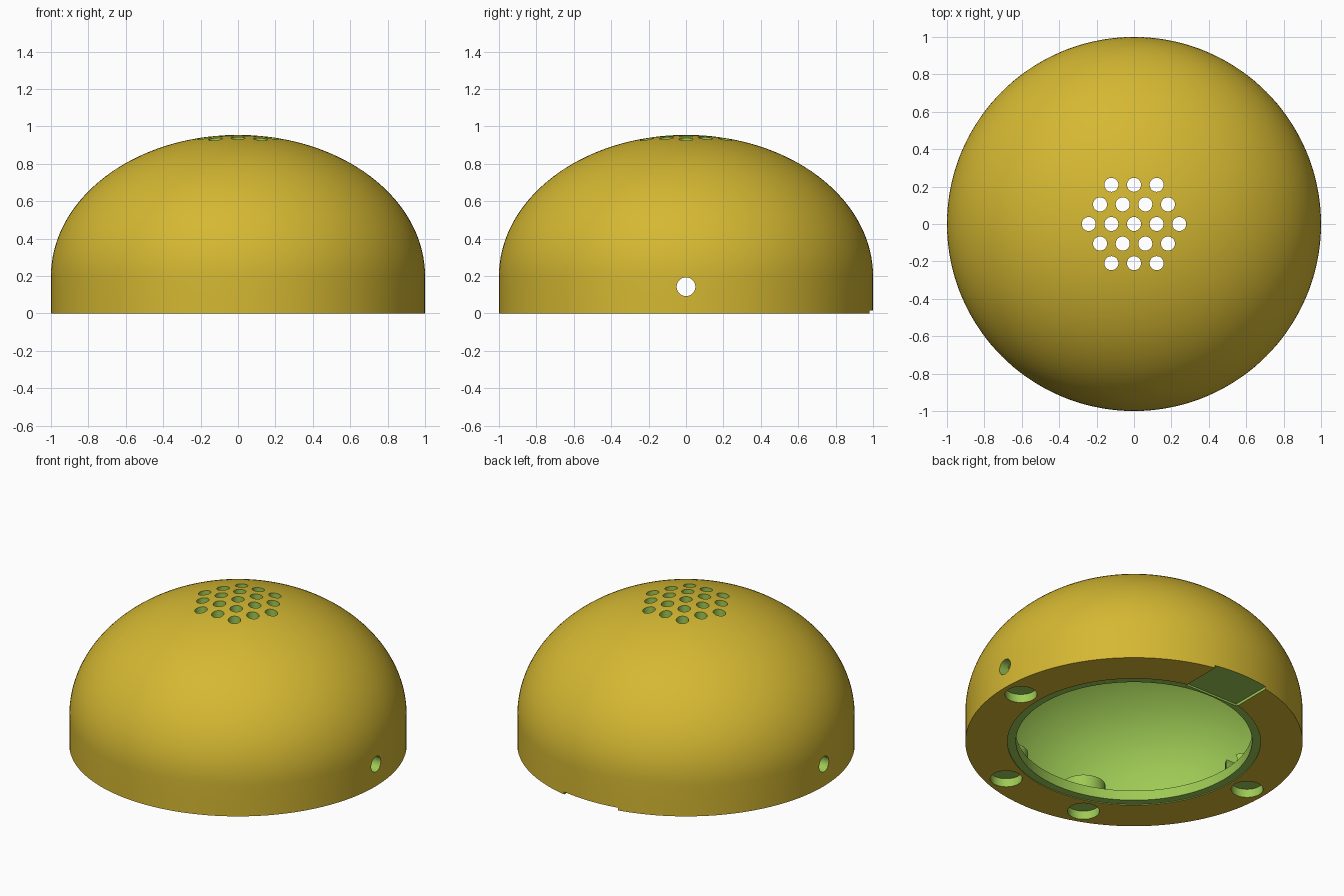
import bpy, bmesh, math
from mathutils import Matrix, Vector

if "Cube" in bpy.data.objects:
    bpy.data.objects.remove(bpy.data.objects["Cube"])

SEGS = 144


def material(name, rgb):
    m = bpy.data.materials.new(name)
    m.diffuse_color = (*rgb, 1)
    m.use_nodes = True
    m.node_tree.nodes["Principled BSDF"].inputs["Base Color"].default_value = m.diffuse_color
    return m


yellow = material("mustard_yellow", (0.665, 0.48, 0.032))
green = material("leaf_green", (0.34, 0.59, 0.09))


def to_object(name, bm, mat):
    bmesh.ops.recalc_face_normals(bm, faces=bm.faces[:])
    mesh = bpy.data.meshes.new(name)
    bm.to_mesh(mesh)
    bm.free()
    mesh.materials.append(mat)
    ob = bpy.data.objects.new(name, mesh)
    bpy.context.collection.objects.link(ob)
    return ob


def lathe(name, profile, mat):
    """Closed solid turned about z; the profile starts and ends on the axis."""
    bm = bmesh.new()
    vs = [bm.verts.new((r, 0, z)) for r, z in profile]
    es = [bm.edges.new(p) for p in zip(vs, vs[1:])]
    bmesh.ops.spin(bm, geom=vs + es, cent=(0, 0, 0), axis=(0, 0, 1),
                   angle=math.tau, steps=SEGS, use_merge=True)
    bmesh.ops.remove_doubles(bm, verts=bm.verts[:], dist=1e-5)
    return to_object(name, bm, mat)


def dome_arc(radius, z0, z1, steps=36):
    """Quarter ellipse from the wall (radius, z0) up to the pole (0, z1)."""
    arc = []
    for i in range(steps + 1):
        a = math.pi / 2 * i / steps
        arc.append((radius * math.cos(a) if i < steps else 0,
                    z0 + (z1 - z0) * math.sin(a)))
    return arc


def add_rod(bm, x, y, z0, z1, r, segs=32):
    bmesh.ops.create_cone(bm, cap_ends=True, segments=segs, radius1=r, radius2=r,
                          depth=z1 - z0,
                          matrix=Matrix.Translation((x, y, (z0 + z1) / 2)))


def subtract(target, cutter):
    mod = target.modifiers.new("cut", 'BOOLEAN')
    mod.operation = 'DIFFERENCE'
    mod.solver = 'EXACT'
    mod.material_mode = 'TRANSFER'
    mod.object = cutter
    bpy.context.view_layer.objects.active = target
    bpy.ops.object.modifier_apply(modifier=mod.name)
    bpy.data.objects.remove(cutter)


# outer dome on a short straight wall
dome = lathe("dome_shell", [(0, 0), (1, 0), (1, 0.1)] + dome_arc(1, 0.2, 0.955), yellow)
dome.data.materials.append(green)

# hollow interior with the base opening, shallow ledge and lip
cavity = lathe("cavity_cutter",
               [(0, -0.1), (0.75, -0.1), (0.75, 0.005), (0.70, 0.005), (0.70, 0.07),
                (0.943, 0.07)] + dome_arc(0.943, 0.2, 0.898), green)

# round bosses left standing inside the cavity
sockets = [(0.875 * math.cos(math.radians(a)), 0.875 * math.sin(math.radians(a)))
           for a in (0, -70, -110, 180)]
bm = bmesh.new()
for x, y in sockets:
    add_rod(bm, x, y, 0.03, 0.175, 0.13, 40)
subtract(cavity, to_object("boss_cutter", bm, green))
subtract(dome, cavity)

bm = bmesh.new()
# blind sockets in the base
for x, y in sockets:
    add_rod(bm, x, y, -0.1, 0.055, 0.095, 40)
# hexagonal grille of holes in the top
PITCH = 0.121
for row in range(-2, 3):
    count = 5 - abs(row)
    for i in range(count):
        add_rod(bm, (i - (count - 1) / 2) * PITCH, row * PITCH * math.sqrt(3) / 2,
                0.7, 1.2, 0.0375, 28)
# cable holes through both side walls
for s in (-1, 1):
    bmesh.ops.create_cone(bm, cap_ends=True, segments=32, radius1=0.05, radius2=0.05,
                          depth=0.7, matrix=Matrix.Translation((s * 0.95, 0, 0.143))
                          @ Matrix.Rotation(math.pi / 2, 4, 'Y'))
# shallow notch under the back edge
bmesh.ops.create_cube(bm, size=1, matrix=Matrix.Translation((0, 0.91, -0.0415))
                      @ Matrix.Diagonal(Vector((0.39, 0.40, 0.117, 1))))
subtract(dome, to_object("hole_cutter", bm, green))

bpy.ops.object.select_all(action='DESELECT')
dome.select_set(True)
bpy.context.view_layer.objects.active = dome
bpy.ops.object.shade_smooth_by_angle(angle=math.radians(30))
